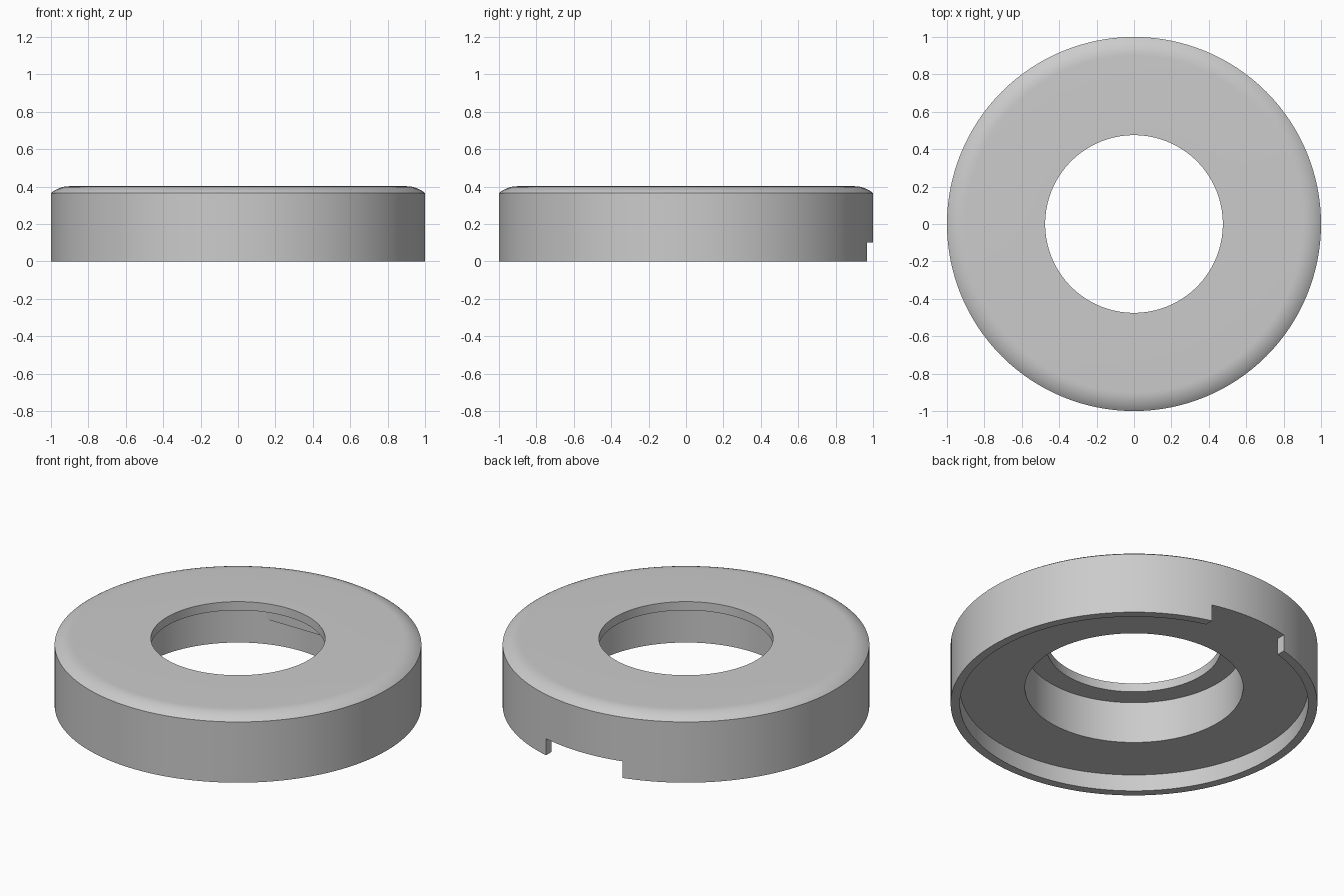
import bpy, bmesh, math
from mathutils import Matrix, Vector

cube = bpy.data.objects.get("Cube")
if cube:
    bpy.data.objects.remove(cube, do_unlink=True)

SEGMENTS = 128

grey = bpy.data.materials.new("plain_grey")
grey.use_nodes = True
colour = (0.6, 0.6, 0.6, 1)
grey.diffuse_color = colour
grey.node_tree.nodes["Principled BSDF"].inputs["Base Color"].default_value = colour


def add_object(name, bm):
    bmesh.ops.recalc_face_normals(bm, faces=bm.faces)
    mesh = bpy.data.meshes.new(name)
    bm.to_mesh(mesh)
    bm.free()
    mesh.materials.append(grey)
    obj = bpy.data.objects.new(name, mesh)
    bpy.context.collection.objects.link(obj)
    return obj


def box(name, low, high):
    low, high = Vector(low), Vector(high)
    bm = bmesh.new()
    bmesh.ops.create_cube(bm, size=1, matrix=Matrix.Translation((low + high) / 2)
                          @ Matrix.Diagonal((*(high - low), 1)))
    return add_object(name, bm)


def lathe(name, profile):
    bm = bmesh.new()
    verts = [bm.verts.new((r, 0, z)) for r, z in profile]
    edges = [bm.edges.new((a, b)) for a, b in zip(verts, verts[1:] + verts[:1])]
    bmesh.ops.spin(bm, geom=verts + edges, cent=(0, 0, 0), axis=(0, 0, 1),
                   angle=math.tau, steps=SEGMENTS, use_merge=True)
    bmesh.ops.remove_doubles(bm, verts=bm.verts, dist=1e-5)
    return add_object(name, bm)


# Ring: lipped underside, stepped bore, and a shoulder arc that meets the top smoothly
top, flat_radius, arc_radius = 0.402, 0.9, 0.156
sweep = math.asin((1 - flat_radius) / arc_radius)
shoulder = [(flat_radius + arc_radius * math.sin(a), top - arc_radius * (1 - math.cos(a)))
            for a in (sweep * i / 8 for i in range(9))]
profile = [(0.475, 0.35), (0.475, top)] + shoulder + [
    (1, 0), (0.95, 0), (0.95, 0.1), (0.595, 0.1), (0.595, 0.35)]
ring = lathe("ring_body", profile)

# Notch through the lip at the back
cutter = box("notch_cutter", (-0.255, 0.8, -0.1), (0.255, 1.2, 0.1))
cutter.hide_render = True
notch = ring.modifiers.new("notch", "BOOLEAN")
notch.operation = "DIFFERENCE"
notch.solver = "EXACT"
notch.object = cutter
bpy.context.view_layer.objects.active = ring
bpy.ops.object.select_all(action="DESELECT")
ring.select_set(True)
bpy.ops.object.modifier_apply(modifier="notch")
bpy.data.objects.remove(cutter, do_unlink=True)
bpy.ops.object.shade_smooth_by_angle(angle=math.radians(30))

# Flat key under the ledge, set into the bore wall at the back
box("bore_key", (-0.205, 0.559, 0.25), (0.205, 0.62, 0.36))
